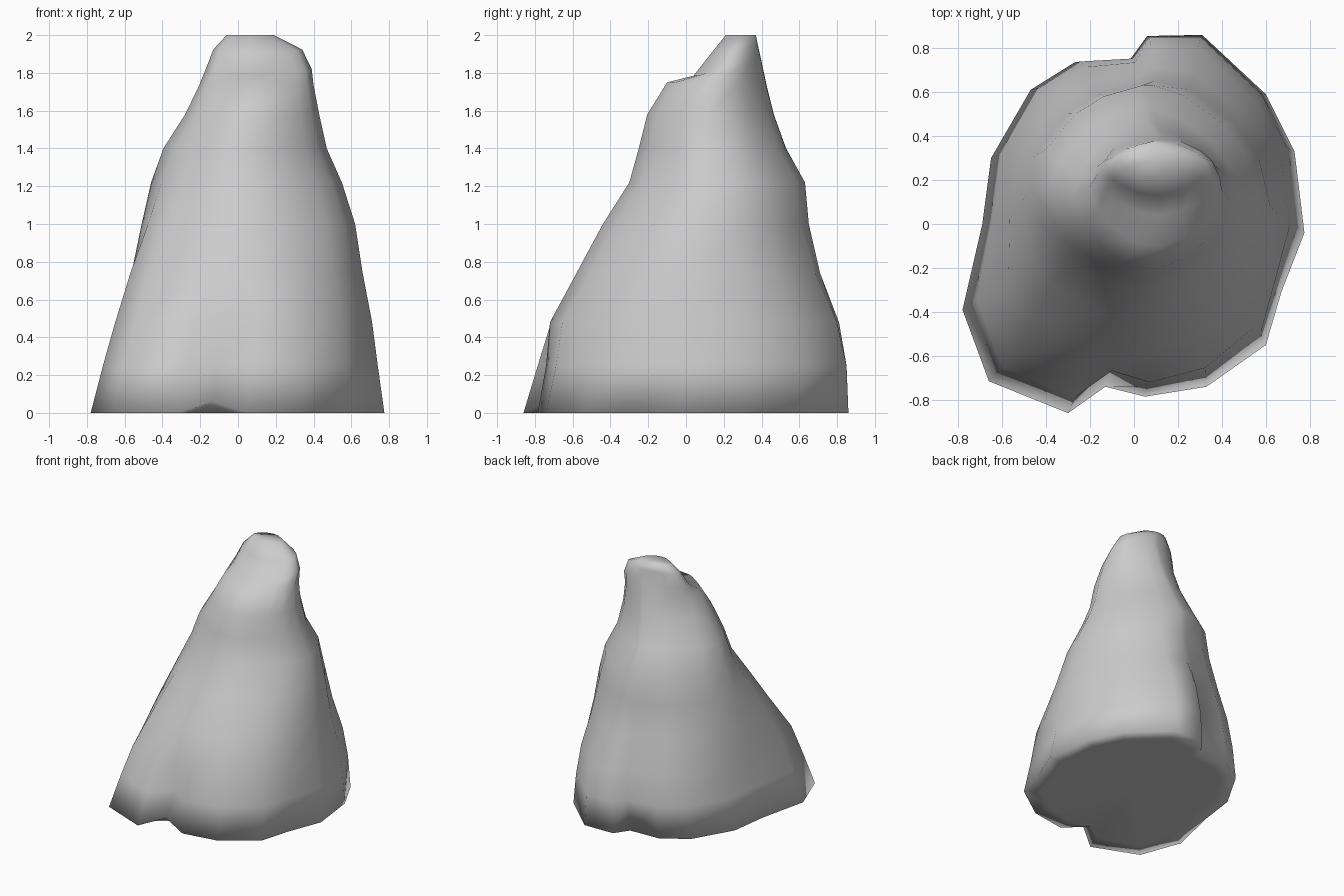
import bpy, bmesh, math

if "Cube" in bpy.data.objects:
    bpy.data.objects.remove(bpy.data.objects["Cube"])

# Footprint of the rock, counter-clockwise from the right
base = [(.775, -.04), (.73, .33), (.60, .59), (.31, .86), (.06, .855), (-.02, .745),
        (-.27, .735), (-.47, .61), (-.65, .30), (-.69, 0), (-.78, -.39), (-.66, -.715),
        (-.30, -.86), (-.13, -.74), (.05, -.785), (.33, -.74), (.60, -.55), (.67, -.31)]

# Height at front, height at back, x min, x max, y min, y max of each cross-section
rings = [(0, 0, -.78, .775, -.86, .86),
         (.25, .25, -.715, .74, -.785, .85),
         (.48, .48, -.65, .71, -.72, .81),
         (.74, .74, -.57, .66, -.58, .71),
         (1.0, 1.0, -.51, .62, -.44, .65),
         (1.22, 1.22, -.46, .55, -.30, .63),
         (1.40, 1.40, -.395, .47, -.25, .53),
         (1.58, 1.58, -.28, .43, -.205, .465),
         (1.75, 1.72, -.205, .40, -.10, .43),
         (1.785, 1.86, -.17, .39, .04, .40),
         (1.90, 1.95, -.13, .34, .13, .38),
         (2.0, 2.0, -.06, .19, .21, .37)]


def smooth(t):
    t = max(0, min(1, t))
    return t * t * (3 - 2 * t)


def section(z0, z1, x0, x1, y0, y1):
    """Footprint fitted to the given box, growing rounder with height."""
    pts = []
    for x, y in base:
        u, v = x / .7775, y / .86
        a = math.atan2(v, u)
        front = smooth(.5 - v) * smooth((u + .8) * 2)
        right = smooth(u) * smooth(v + .3)
        t = smooth(z0 / (1.5 - .7 * front - .3 * right))
        # upper sections are slightly pinched on the diagonals
        r = 1 - .07 * abs(math.sin(2 * a)) * smooth(z0 - .4)
        pts.append((u + (r * math.cos(a) - u) * t, v + (r * math.sin(a) - v) * t))
    ulo, uhi = min(p[0] for p in pts), max(p[0] for p in pts)
    vlo, vhi = min(p[1] for p in pts), max(p[1] for p in pts)
    out = []
    for u, v in pts:
        s, t = (u - ulo) / (uhi - ulo), (v - vlo) / (vhi - vlo)
        out.append((x0 + (x1 - x0) * s, y0 + (y1 - y0) * t, z0 + (z1 - z0) * t))
    return out


# Rock body lofted through the sections, starting from an inset floor loop
bm = bmesh.new()
floor = [bm.verts.new((x * .85, y * .85, 0)) for x, y in base]
loops = [floor] + [[bm.verts.new(p) for p in section(*r)] for r in rings]
n = len(base)
for lo, hi in zip(loops, loops[1:]):
    for i in range(n):
        j = (i + 1) % n
        bm.faces.new((lo[i], lo[j], hi[j], hi[i]))

# Groove at the front of the foot
loops[1][13].co.z = .06
loops[2][13].co.y += .06
loops[3][13].co.y += .03

# Underside and summit
for loop in (loops[0], loops[-1]):
    c = bm.verts.new((sum(v.co.x for v in loop) / n, sum(v.co.y for v in loop) / n,
                      loop[0].co.z))
    for i in range(n):
        bm.faces.new((loop[i], loop[(i + 1) % n], c))

bmesh.ops.recalc_face_normals(bm, faces=bm.faces[:])
for f in bm.faces:
    f.smooth = True
mesh = bpy.data.meshes.new("rock")
bm.to_mesh(mesh)
bm.free()
bpy.context.collection.objects.link(bpy.data.objects.new("rock", mesh))
